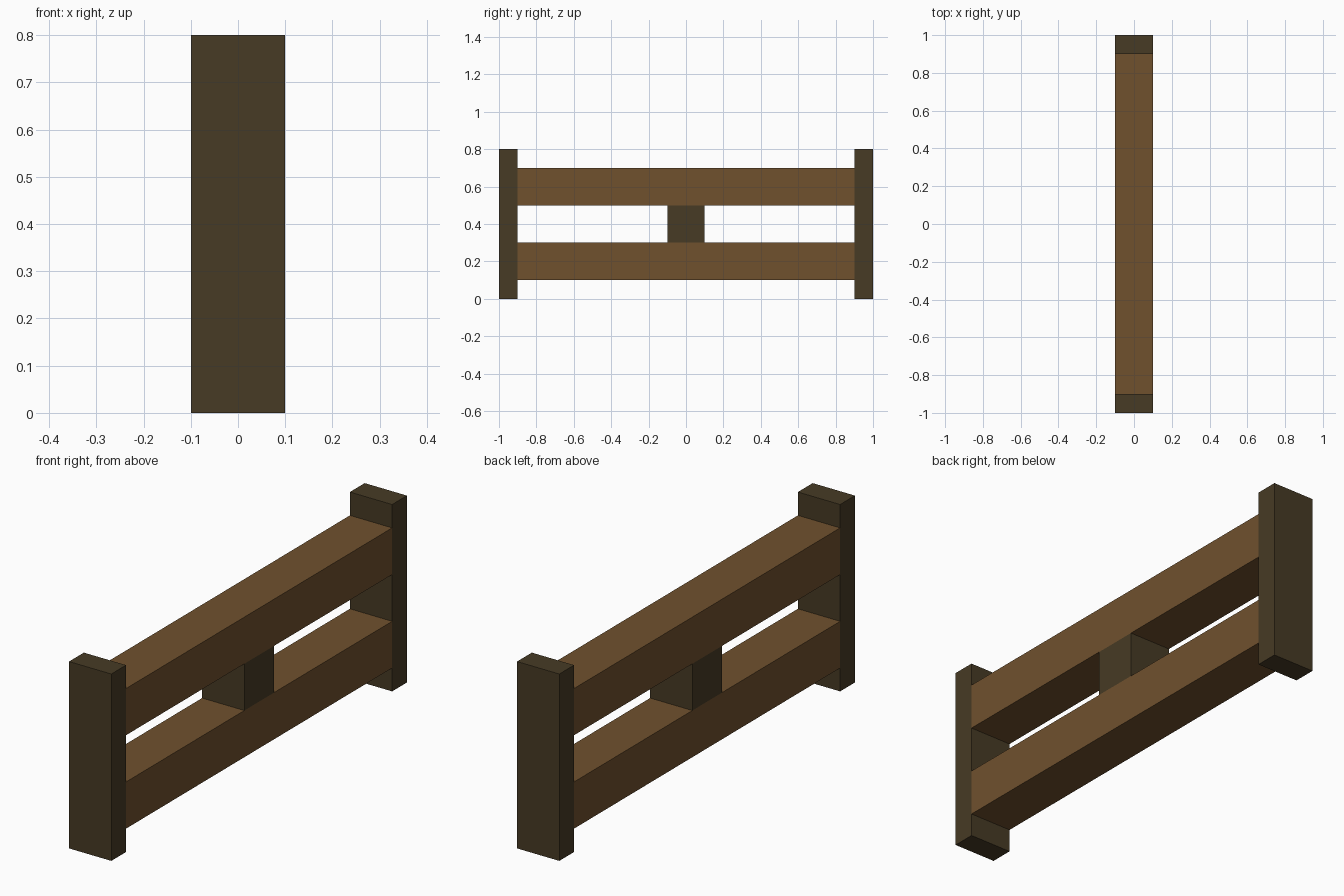
import bpy

cube = bpy.data.objects.get("Cube")
if cube:
    bpy.data.objects.remove(cube, do_unlink=True)


def make_material(name, rgb):
    mat = bpy.data.materials.new(name)
    mat.use_nodes = True
    colour = (*rgb, 1.0)
    mat.diffuse_color = colour
    mat.node_tree.nodes["Principled BSDF"].inputs["Base Color"].default_value = colour
    return mat


def box(name, size, centre, mat):
    bpy.ops.mesh.primitive_cube_add(size=1, location=centre)
    obj = bpy.context.object
    obj.name = name
    obj.scale = size
    bpy.ops.object.transform_apply(location=False, rotation=False, scale=True)
    obj.data.materials.append(mat)
    return obj


dark_wood = make_material("dark wood", (0.063, 0.043, 0.018))
brown_wood = make_material("brown wood", (0.162, 0.082, 0.027))

WIDTH = 0.2

# Upright posts at both ends
for name, side in (("front_post", -1), ("back_post", 1)):
    box(name, (WIDTH, 0.1, 0.8), (0, side * 0.95, 0.4), dark_wood)

# Horizontal rails between the posts
for name, z in (("lower_rail", 0.2), ("upper_rail", 0.6)):
    box(name, (WIDTH, 1.8, 0.2), (0, 0, z), brown_wood)

# Spacer block joining the rails
box("middle_block", (WIDTH, 0.2, 0.2), (0, 0, 0.4), dark_wood)
